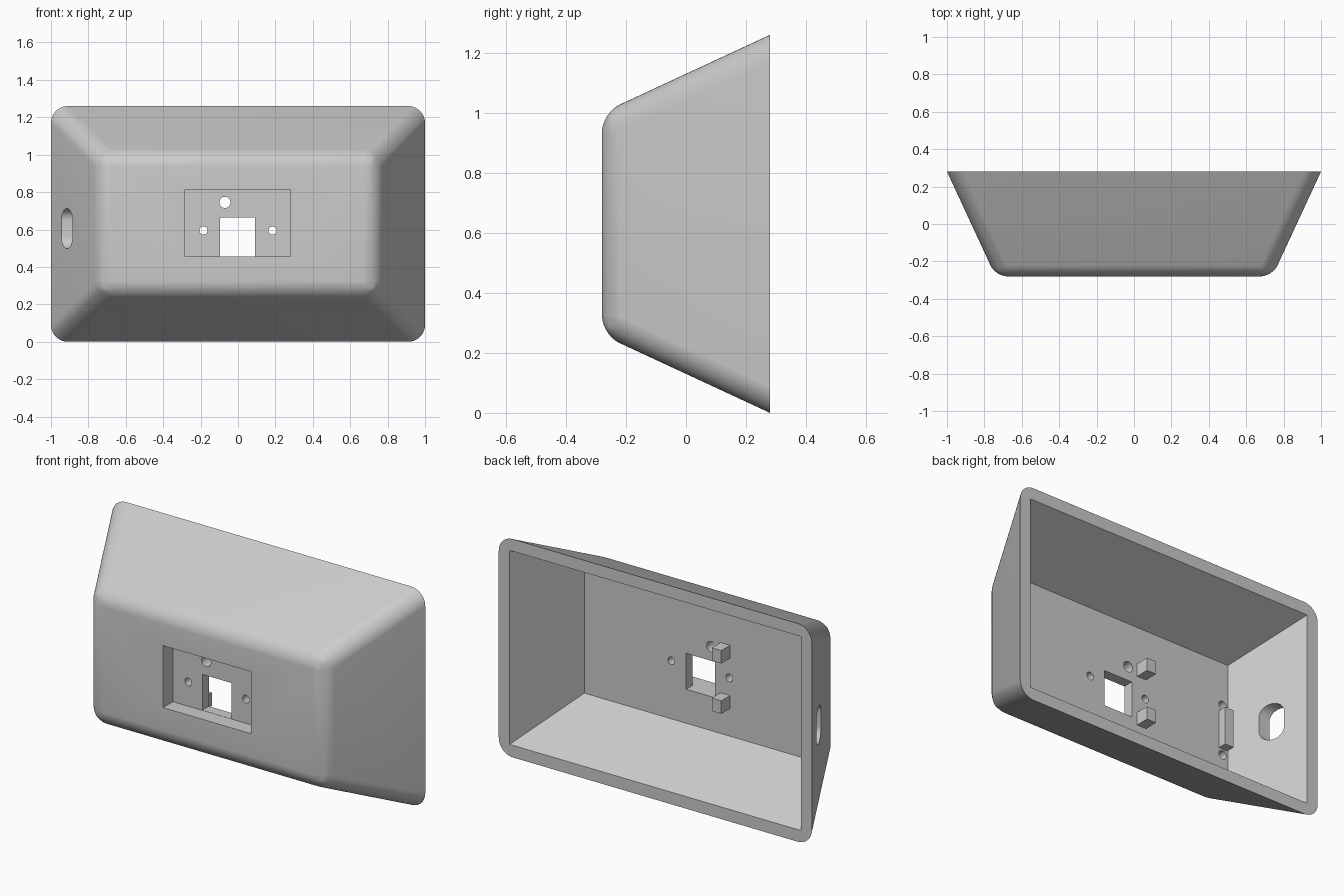
import bpy, bmesh, math
from mathutils import Matrix

if "Cube" in bpy.data.objects:
    bpy.data.objects.remove(bpy.data.objects["Cube"])

grey = bpy.data.materials.new("light grey plastic")
grey.diffuse_color = (0.6, 0.6, 0.6, 1)
grey.use_nodes = True
grey.node_tree.nodes["Principled BSDF"].inputs["Base Color"].default_value = grey.diffuse_color
MID = 0.63                       # height of the housing centre


def make(name, bm):
    bmesh.ops.recalc_face_normals(bm, faces=bm.faces)
    me = bpy.data.meshes.new(name)
    bm.to_mesh(me)
    bm.free()
    me.materials.append(grey)
    ob = bpy.data.objects.new(name, me)
    bpy.context.collection.objects.link(ob)
    return ob


def frustum(name, back, front, weights=False):
    """Box tapering along y; back and front are (y, half width, half height)."""
    bm = bmesh.new()
    rings = [[bm.verts.new((sx * w, y, MID + sz * h))
              for sx, sz in ((-1, -1), (1, -1), (1, 1), (-1, 1))]
             for y, w, h in (back, front)]
    for r in rings:
        bm.faces.new(r)
    for i in range(4):
        j = (i + 1) % 4
        bm.faces.new((rings[0][i], rings[0][j], rings[1][j], rings[1][i]))
    if weights:                  # round slanted edges and front rim only
        layer = bm.edges.layers.float.new("bevel_weight_edge")
        for e in bm.edges:
            n_back = sum(v in rings[0] for v in e.verts)
            e[layer] = (0.77, 1.0, 0.0)[n_back]
    return make(name, bm)


def box(name, x0, x1, y0, y1, z0, z1):
    bm = bmesh.new()
    m = Matrix.Translation(((x0 + x1) / 2, (y0 + y1) / 2, (z0 + z1) / 2))
    bmesh.ops.create_cube(bm, size=1, matrix=m @ Matrix.Diagonal((x1 - x0, y1 - y0, z1 - z0, 1)))
    return make(name, bm)


def round_hole(x, z, r, y0, y1):
    bm = bmesh.new()
    m = Matrix.Translation((x, (y0 + y1) / 2, z)) @ Matrix.Rotation(math.pi / 2, 4, 'X')
    bmesh.ops.create_cone(bm, cap_ends=True, segments=32, radius1=r, radius2=r,
                          depth=y1 - y0, matrix=m)
    return make("hole_cutter", bm)


def slot(x0, x1, y, z, r, half):
    """Capsule outline in the side plane, extruded along x."""
    bm = bmesh.new()
    outline = []
    for k in range(34):
        a = math.pi * (k if k < 17 else k - 1) / 16
        dz = half if k < 17 else -half
        outline.append(bm.verts.new((x0, y + r * math.cos(a), z + dz + r * math.sin(a))))
    f = bm.faces.new(outline)
    ext = bmesh.ops.extrude_face_region(bm, geom=[f])["geom"]
    bmesh.ops.translate(bm, vec=(x1 - x0, 0, 0),
                        verts=[v for v in ext if isinstance(v, bmesh.types.BMVert)])
    return make("slot_cutter", bm)


# Housing shell with rounded front
housing = frustum("housing", (0.28, 1.0, 0.63), (-0.28, 0.74, 0.37), True)
bev = housing.modifiers.new("rounding", 'BEVEL')
bev.limit_method = 'WEIGHT'
bev.width = 0.083
bev.segments = 10

# Cavity, front recess, window, screw holes and side cable slot
s = 0.19 / 0.41
cutters = [
    frustum("cavity_cutter", (0.32, 0.93 + 0.04 * s, 0.56 + 0.04 * s), (-0.13, 0.74, 0.37)),
    box("recess_cutter", -0.283, 0.28, -0.35, -0.19, 0.455, 0.813),
    box("window_cutter", -0.095, 0.09, -0.25, -0.08, 0.456, 0.663),
    round_hole(-0.07, 0.745, 0.03, -0.25, -0.08),
    round_hole(-0.185, 0.595, 0.022, -0.25, -0.08),
    round_hole(0.185, 0.595, 0.022, -0.25, -0.08),
    round_hole(-0.705, 0.75, 0.025, -0.18, -0.08),
    round_hole(-0.705, 0.456, 0.025, -0.18, -0.08),
    slot(-1.1, -0.7, 0.096, 0.605, 0.065, 0.042),
]
for c in cutters:
    mod = housing.modifiers.new("cut", 'BOOLEAN')
    mod.operation = 'DIFFERENCE'
    mod.solver = 'EXACT'
    mod.object = c

# Bake the cuts and drop the cutters
deps = bpy.context.evaluated_depsgraph_get()
baked = bpy.data.meshes.new_from_object(housing.evaluated_get(deps))
housing.modifiers.clear()
housing.data = baked
for c in cutters:
    bpy.data.objects.remove(c)

bpy.context.view_layer.objects.active = housing
housing.select_set(True)
bpy.ops.object.shade_smooth_by_angle(angle=math.radians(25))

# Inside pegs beside the window and the cable clamp bar near the slot
box("upper_peg", -0.19, -0.13, -0.135, -0.05, 0.71, 0.785)
box("lower_peg", -0.19, -0.13, -0.135, -0.05, 0.42, 0.495)
box("cable_clamp", -0.735, -0.68, -0.135, -0.08, 0.49, 0.71)
